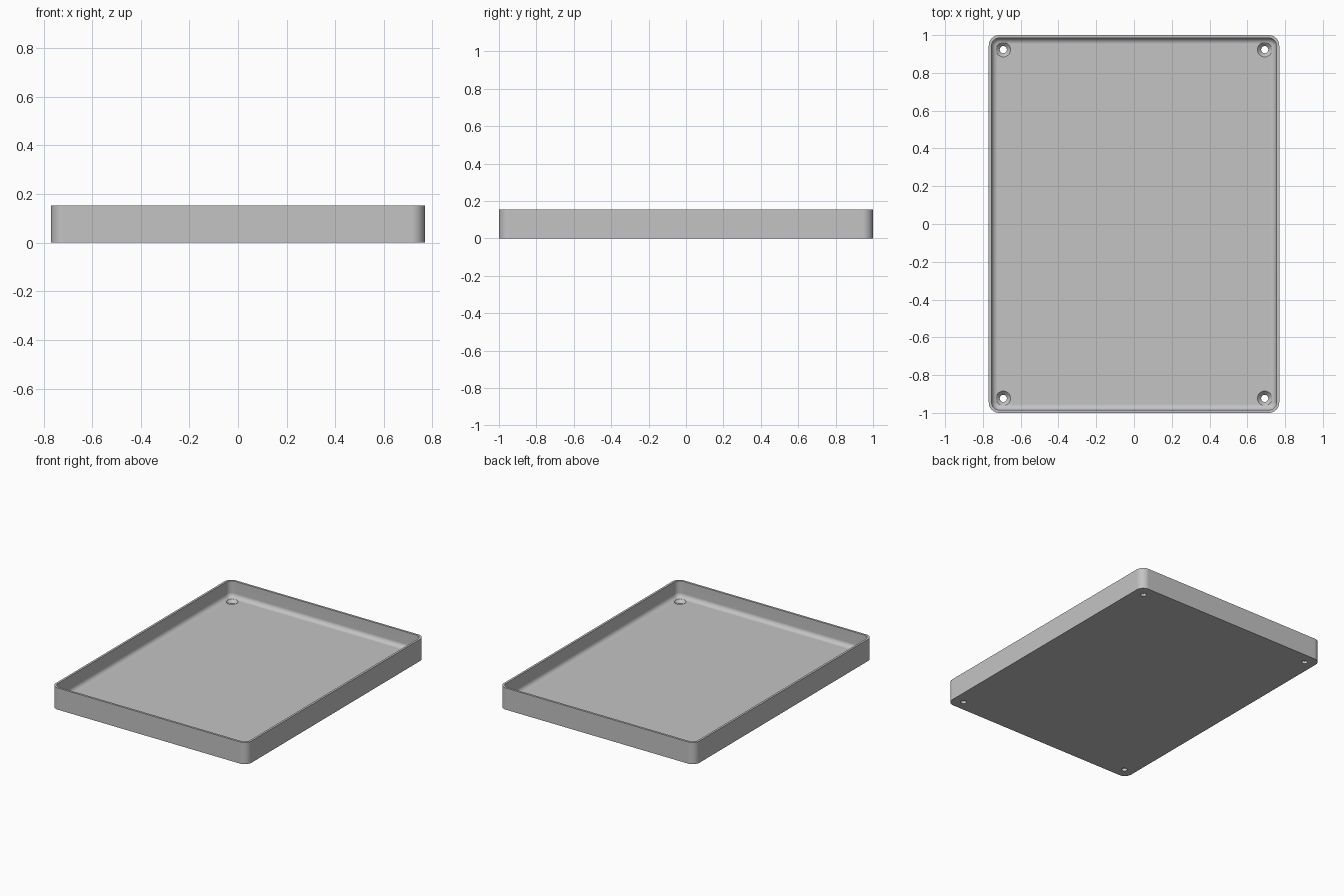
import bpy, bmesh
from math import sin, cos, pi

if "Cube" in bpy.data.objects:
    bpy.data.objects.remove(bpy.data.objects["Cube"], do_unlink=True)

HX, HY, H = 0.769, 1.0, 0.154      # half sizes and height
WALL, FLOOR = 0.0154, 0.0385
CORNER, FILLET = 0.055, 0.031
INSET = 0.077                      # screw holes from the outer sides

grey = bpy.data.materials.new("light grey")
grey.use_nodes = True
grey.diffuse_color = (0.55, 0.55, 0.55, 1)
grey.node_tree.nodes["Principled BSDF"].inputs["Base Color"].default_value = (0.55, 0.55, 0.55, 1)


def make_object(name, bm):
    bmesh.ops.recalc_face_normals(bm, faces=bm.faces)
    mesh = bpy.data.meshes.new(name)
    bm.to_mesh(mesh)
    bm.free()
    mesh.materials.append(grey)
    obj = bpy.data.objects.new(name, mesh)
    bpy.context.collection.objects.link(obj)
    return obj


def rounded_loop(bm, inset, z, steps=10):
    """Rounded rectangle, pulled in from the outer outline."""
    r = CORNER - inset
    verts = []
    for q, (sx, sy) in enumerate([(1, 1), (-1, 1), (-1, -1), (1, -1)]):
        for i in range(steps + 1):
            a = (q + i / steps) * pi / 2
            verts.append(bm.verts.new((sx * (HX - CORNER) + r * cos(a),
                                       sy * (HY - CORNER) + r * sin(a), z)))
    return verts


def circle_loop(bm, x, y, r, z, n=32):
    return [bm.verts.new((x + r * cos(2 * pi * i / n), y + r * sin(2 * pi * i / n), z))
            for i in range(n)]


def skin(bm, loops):
    """Joins loops into a closed solid."""
    for a, b in zip(loops, loops[1:]):
        for i in range(len(a)):
            j = (i + 1) % len(a)
            bm.faces.new((a[i], a[j], b[j], b[i]))
    bm.faces.new(loops[0])
    bm.faces.new(loops[-1])


# Tray: outer wall, rim, inner wall, rounded foot of the wall, floor
profile = [(0, 0), (0, H), (WALL, H)]
for i in range(9):
    a = i / 8 * pi / 2
    profile.append((WALL + FILLET * (1 - cos(a)), FLOOR + FILLET * (1 - sin(a))))
bm = bmesh.new()
skin(bm, [rounded_loop(bm, d, z) for d, z in profile])
tray = make_object("tray", bm)

# Countersunk screw holes in the four corners
bm = bmesh.new()
for sx in (-1, 1):
    for sy in (-1, 1):
        x, y = sx * (HX - INSET), sy * (HY - INSET)
        skin(bm, [circle_loop(bm, x, y, r, z) for r, z in
                  [(0.019, -0.05), (0.019, 0.018), (0.0385, FLOOR), (0.0385, 0.1)]])
cutter = make_object("screw_hole_cutter", bm)
cutter.hide_render = True

cut = tray.modifiers.new("screw holes", 'BOOLEAN')
cut.operation = 'DIFFERENCE'
cut.solver = 'EXACT'
cut.object = cutter
bpy.ops.object.select_all(action='DESELECT')
bpy.context.view_layer.objects.active = tray
tray.select_set(True)
bpy.ops.object.modifier_apply(modifier=cut.name)
bpy.data.objects.remove(cutter, do_unlink=True)

# Smooth curves, flat panels
bpy.ops.object.shade_smooth_by_angle(angle=pi / 6)
weighted = tray.modifiers.new("flat panels", 'WEIGHTED_NORMAL')
weighted.keep_sharp = True
